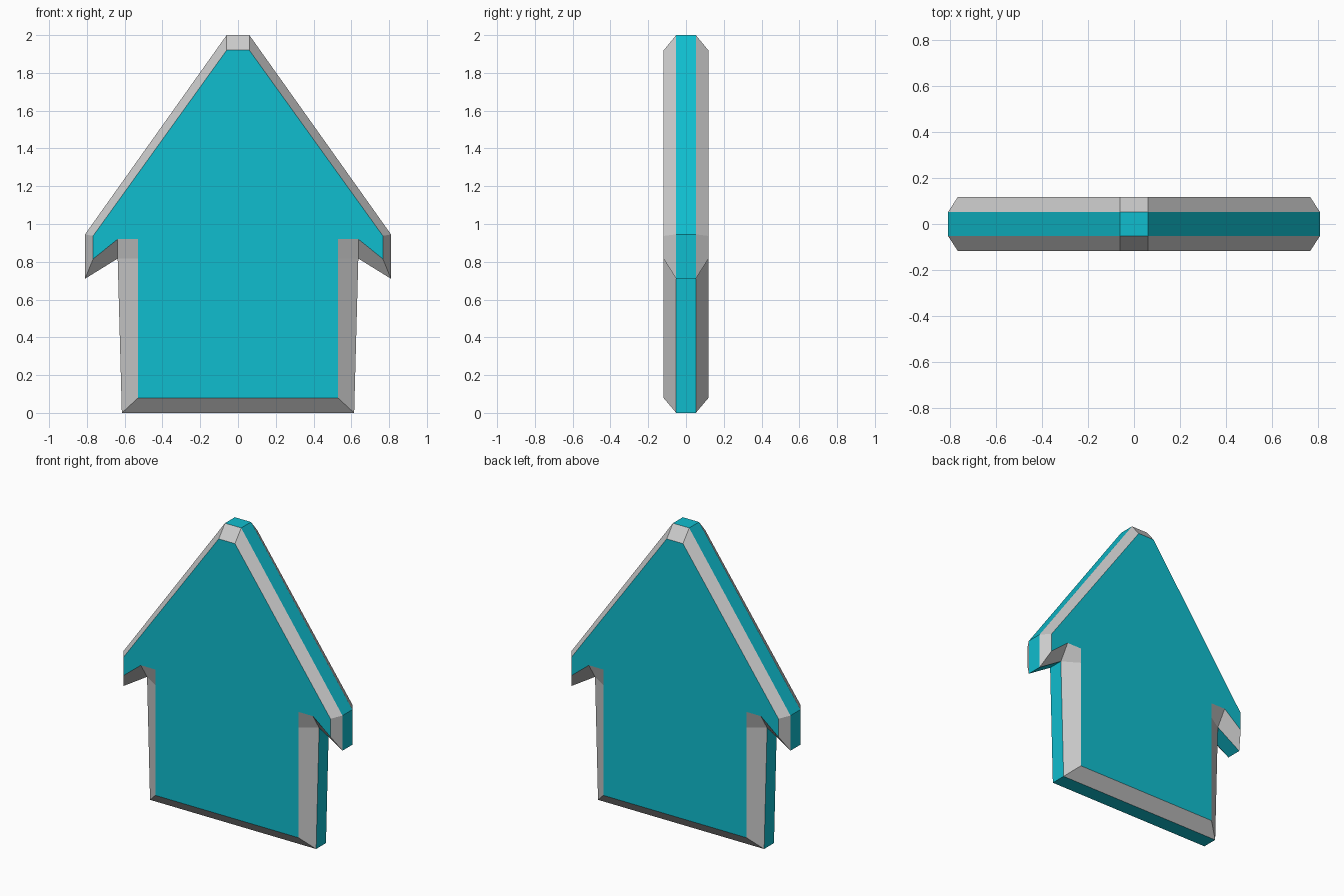
import bpy
import bmesh

cube = bpy.data.objects.get("Cube")
if cube:
    bpy.data.objects.remove(cube, do_unlink=True)


def material(name, rgb):
    mat = bpy.data.materials.new(name)
    mat.use_nodes = True
    color = (*rgb, 1)
    mat.diffuse_color = color
    mat.node_tree.nodes["Principled BSDF"].inputs["Base Color"].default_value = color
    return mat


RIM_Y, FACE_Y = 0.052, 0.118

# Right half of each outline, from the peak down to the base
OUTER = [(0.06, 2.0), (0.81, 0.945), (0.81, 0.71), (0.637, 0.817), (0.615, 0)]
INNER = [(0.06, 1.92), (0.767, 0.937), (0.767, 0.815), (0.637, 0.92),
         (0.53, 0.92), (0.53, 0.817), (0.53, 0.078)]


def mirrored(half):
    return half + [(-x, z) for x, z in reversed(half)]


bm = bmesh.new()


def ring(half, y):
    return [bm.verts.new((x, y, z)) for x, z in mirrored(half)]


def face(verts, slot):
    bm.faces.new(verts).material_index = slot


rims = {}
for side in (-1, 1):
    rim = rims[side] = ring(OUTER, side * RIM_Y)
    panel = ring(INNER, side * FACE_Y)
    # Flat house-shaped panel
    face(panel, 0)
    # Bevel strips; the eave corner takes three panel points on each half
    n, m = len(rim), len(panel)
    first = [0, 1, 2, 5, 6, 7, 10, 11, 12, 13]
    last = [0, 1, 2, 3, 6, 7, 8, 11, 12, 13]
    for i in range(n):
        j = (i + 1) % n
        face([rim[i], rim[j], panel[last[j]], panel[first[i]]], 1)
    for corner, start in ((3, 3), (n - 4, m - 6)):
        face([rim[corner], *panel[start:start + 3]], 1)

# Outer rim band
count = len(rims[1])
for i in range(count):
    j = (i + 1) % count
    face([rims[-1][i], rims[-1][j], rims[1][j], rims[1][i]], 0)

bmesh.ops.recalc_face_normals(bm, faces=bm.faces)
mesh = bpy.data.meshes.new("house_plate")
bm.to_mesh(mesh)
bm.free()
mesh.materials.append(material("teal", (0.005, 0.51, 0.62)))
mesh.materials.append(material("light grey", (0.6, 0.6, 0.6)))
plate = bpy.data.objects.new("house_plate", mesh)
bpy.context.collection.objects.link(plate)
